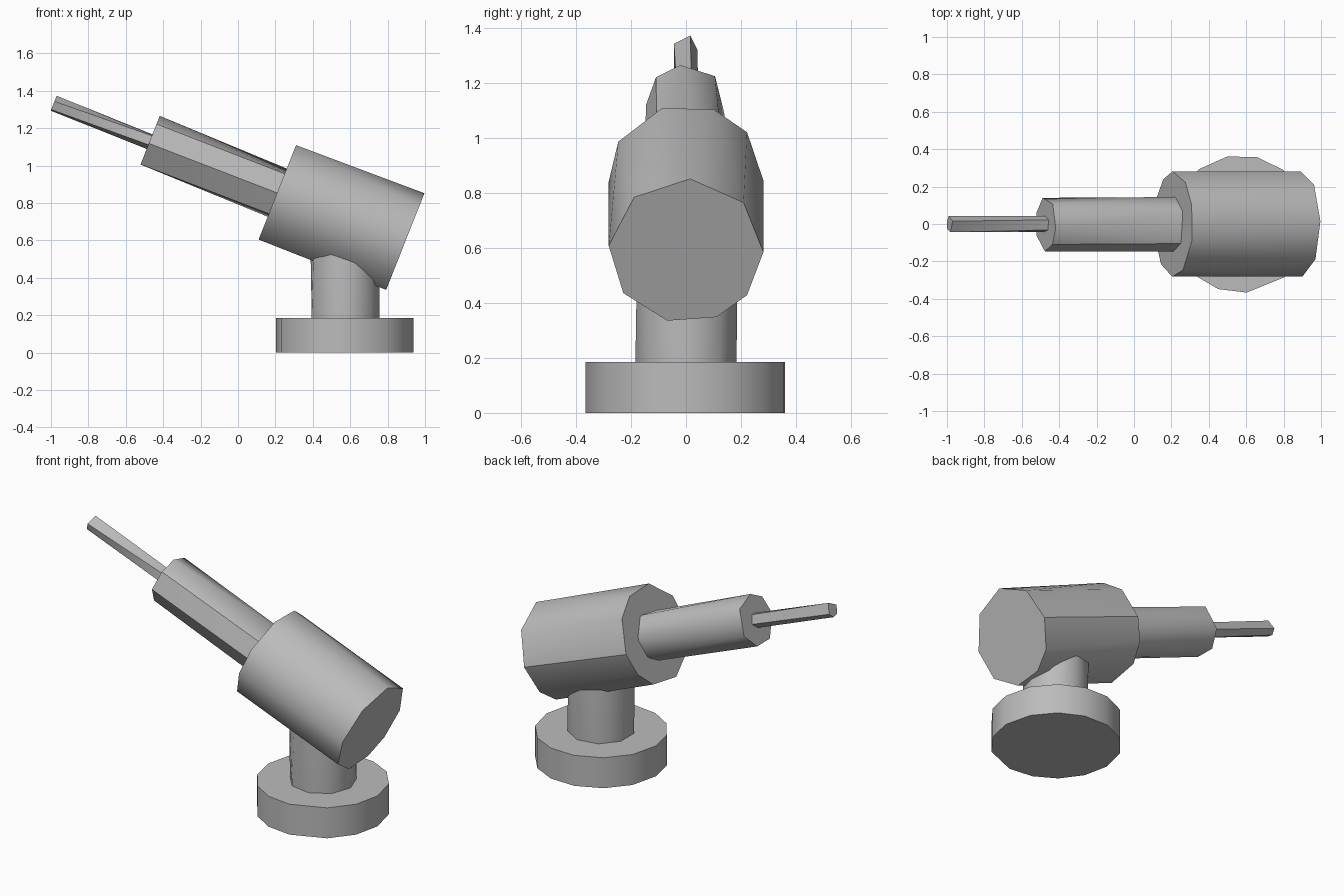
import bpy
import bmesh
from math import sin, cos, radians
from mathutils import Vector

default = bpy.data.objects.get("Cube")
if default:
    bpy.data.objects.remove(default, do_unlink=True)

grey = bpy.data.materials.new("plain_grey")
grey.use_nodes = True
colour = (0.5, 0.5, 0.5, 1)
grey.diffuse_color = colour
grey.node_tree.nodes["Principled BSDF"].inputs["Base Color"].default_value = colour

Y = Vector((0, 1, 0))


def regular(sides, start=0):
    return [start + 360 * i / sides for i in range(sides)]


def drum(name, origin, axis, up, radius, ends):
    """Faceted cylinder: each end is (distance along axis, corner angles)."""
    bm = bmesh.new()
    for dist, angles in ends:
        for a in map(radians, angles):
            bm.verts.new(origin + axis * dist + radius * (sin(a) * Y + cos(a) * up))
    bmesh.ops.convex_hull(bm, input=bm.verts[:])
    bmesh.ops.dissolve_limit(bm, angle_limit=radians(1), verts=bm.verts[:], edges=bm.edges[:])
    bmesh.ops.recalc_face_normals(bm, faces=bm.faces[:])
    mesh = bpy.data.meshes.new(name)
    bm.to_mesh(mesh)
    bm.free()
    mesh.materials.append(grey)
    obj = bpy.data.objects.new(name, mesh)
    bpy.context.collection.objects.link(obj)
    bpy.ops.object.select_all(action='DESELECT')
    obj.select_set(True)
    bpy.context.view_layer.objects.active = obj
    bpy.ops.object.shade_smooth_by_angle(angle=radians(35))


# Upright foot and post
foot_centre = Vector((0.57, 0, 0))
Z, X = Vector((0, 0, 1)), Vector((1, 0, 0))
rim = [0, 27, 52, 76, 101, 127, 153, 180, 204, 228, 251, 275, 309, 335]
drum("base_disc", foot_centre, Z, X, 0.368, [(0, rim), (0.185, rim)])
drum("post", foot_centre, Z, X, 0.187,
     [(0.185, regular(9)), (0.58, regular(9, 8))])

# Tilted housing, barrel and rod share one axis
tilt = radians(21.6)
axis = Vector((-cos(tilt), 0, sin(tilt)))
up = Vector((sin(tilt), 0, cos(tilt)))
rear = Vector((0.893, 0, 0.59))
drum("housing", rear, axis, up, 0.282,
     [(0, [3, 48, 91, 128, 157, 194, 234, 274, 318]),
      (0.733, [21, 52, 93, 122, 150, 193, 230, 266, 299, 342])])
drum("barrel", rear, axis, up, 0.147,
     [(0.6, [27, 80, 130, 170, 212, 268, 315]),
      (1.468, [46, 108, 156, 205, 265, 312, 352])])
drum("rod", rear, axis, up, 0.045,
     [(1.4, regular(5, 30)), (2.02, [20, 110, 165, 215, 283])])
